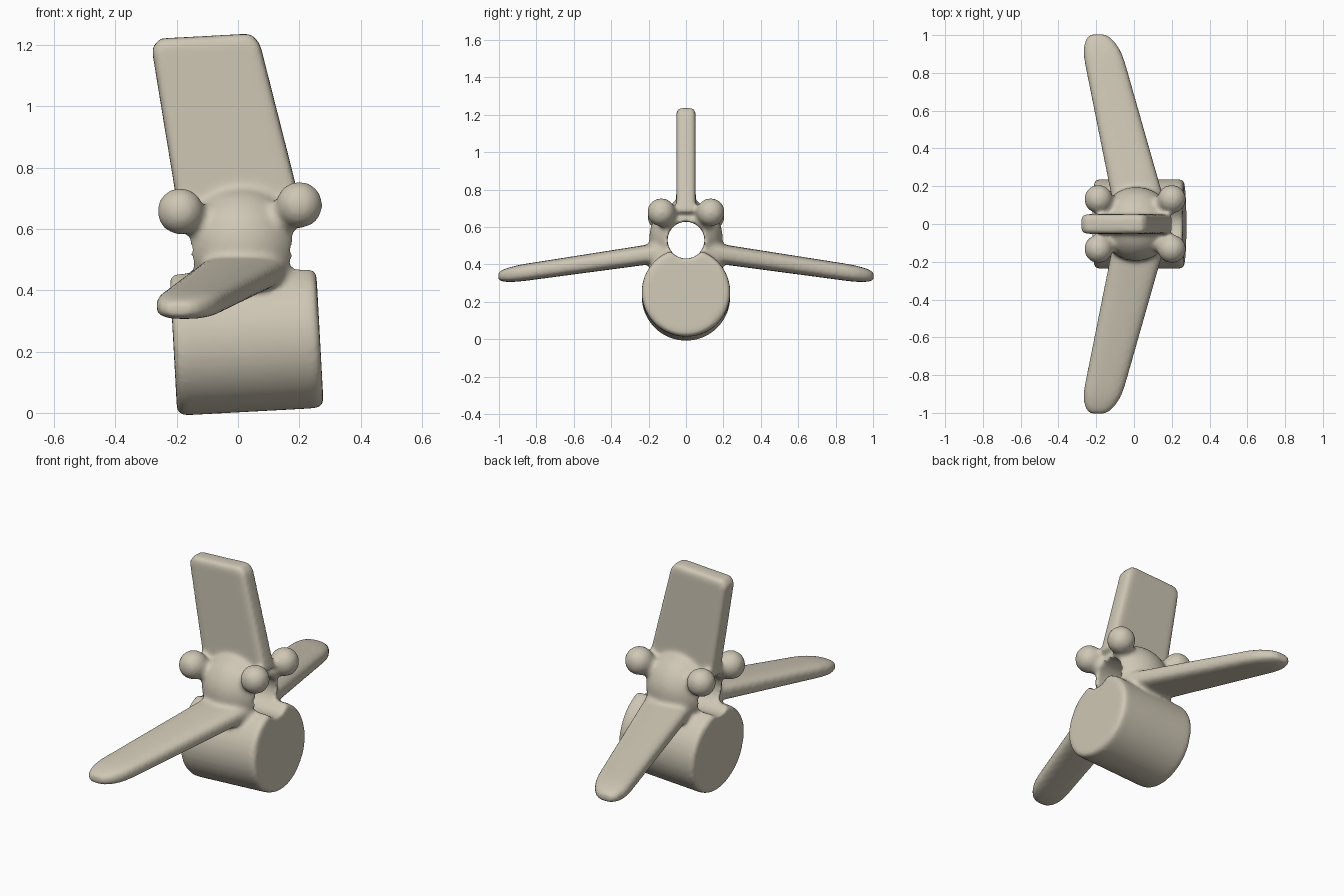
import bpy, bmesh, math
from mathutils import Vector, Matrix

if "Cube" in bpy.data.objects:
    bpy.data.objects.remove(bpy.data.objects["Cube"])

bm = bmesh.new()


def along(a, b):
    """Matrix placing a z-aligned primitive between two points."""
    a, b = Vector(a), Vector(b)
    rot = (b - a).to_track_quat('Z', 'Y').to_matrix().to_4x4()
    return Matrix.Translation((a + b) / 2) @ rot, (b - a).length


def rod(target, a, b, r, seg=48):
    m, length = along(a, b)
    return bmesh.ops.create_cone(target, cap_ends=True, segments=seg, radius1=r,
                                 radius2=r, depth=length, matrix=m)['verts']


def ball(c, r):
    bmesh.ops.create_uvsphere(bm, u_segments=32, v_segments=20, radius=r,
                              matrix=Matrix.Translation(c))


def loft(rings):
    rows = [[bm.verts.new(p) for p in ring] for ring in rings]
    n = len(rows[0])
    faces = [bm.faces.new(rows[0][::-1]), bm.faces.new(rows[-1])]
    for r0, r1 in zip(rows, rows[1:]):
        for i in range(n):
            faces.append(bm.faces.new((r0[i], r0[(i + 1) % n], r1[(i + 1) % n], r1[i])))
    bmesh.ops.recalc_face_normals(bm, faces=faces)


# round hub body
hub = Vector((0.012, 0, 0.545))
ball(hub, 0.197)

# slightly tilted drum
drum = rod(bm, (-0.211, 0, 0.227), (0.267, 0, 0.253), 0.237, 64)
rims = [e for e in {e for v in drum for e in v.link_edges}
        if any(len(f.verts) > 4 for f in e.link_faces)]
bmesh.ops.bevel(bm, geom=rims, offset=0.02, segments=2, affect='EDGES', profile=0.5)

# four knobs on short necks
for s in (-1, 1):
    for x, z in ((-0.188, 0.658), (0.2, 0.679)):
        c = Vector((x, s * 0.132, z))
        ball(c, 0.076)
        rod(bm, hub.lerp(c, 0.45), c, 0.056, 24)

# swept, drooping blades with rounded tips
for s in (-1, 1):
    rings = []
    for y in (0.11, 0.3, 0.6, 0.86, 0.91, 0.95, 0.98, 0.997, 1.004):
        left, right = -0.135 - 0.2 * (y - 0.22), 0.14 - 0.285 * (y - 0.2)
        t = max(0, (y - 0.86) / 0.146)
        k = math.sqrt(1 - t * t)
        cx, hx = (left + right) / 2, (right - left) / 2 * (0.25 + 0.75 * k)
        cz = 0.439 - 0.145 * (y - 0.3)
        hz = (0.056 - 0.012 * y) * (0.35 + 0.65 * k)
        ring = []
        for i in range(24):
            a = math.tau * i / 24
            c, d = math.cos(a), math.sin(a)
            ring.append((cx + hx * math.copysign(abs(c) ** 0.65, c), s * y,
                         cz + hz * math.copysign(abs(d) ** 0.65, d)))
        rings.append(ring)
    loft(rings)

# upright fin with softened outline
outline = [(-0.192, 0.64), (0.205, 0.68), (0.072, 1.205), (0.042, 1.238),
           (-0.255, 1.222), (-0.282, 1.19)]
first = len(bm.edges)
loft([[(x, y, z) for x, z in outline] for y in (-0.052, 0.052)])
bm.edges.ensure_lookup_table()
sides = [e for e in bm.edges[first:] if abs(e.verts[0].co.y - e.verts[1].co.y) < 1e-4]
bmesh.ops.bevel(bm, geom=sides, offset=0.024, segments=3, affect='EDGES', profile=0.5)

mesh = bpy.data.meshes.new("finned_body")
bm.to_mesh(mesh)
bm.free()
body = bpy.data.objects.new("finned_body", mesh)
bpy.context.collection.objects.link(body)

# bore through the hub, front edge of the drum grooved by it
cb = bmesh.new()
rod(cb, (-0.6, 0, 0.53), (0.6, 0, 0.53), 0.099, 64)
cmesh = bpy.data.meshes.new("bore_cutter")
cb.to_mesh(cmesh)
cb.free()
cutter = bpy.data.objects.new("bore_cutter", cmesh)
bpy.context.collection.objects.link(cutter)
cutter.hide_render = True

# fuse the parts, bore, then soften the joints
bpy.context.view_layer.objects.active = body
body.select_set(True)


def fuse():
    m = body.modifiers.new("fuse", 'REMESH')
    m.mode = 'VOXEL'
    m.voxel_size = 0.011
    bpy.ops.object.modifier_apply(modifier=m.name)


fuse()
cut = body.modifiers.new("bore", 'BOOLEAN')
cut.operation = 'DIFFERENCE'
cut.object = cutter
bpy.ops.object.modifier_apply(modifier=cut.name)
fuse()
soft = body.modifiers.new("soften", 'SMOOTH')
soft.factor = 0.5
soft.iterations = 9
bpy.ops.object.modifier_apply(modifier=soft.name)
bpy.data.objects.remove(cutter)

mat = bpy.data.materials.new("warm_stone")
mat.diffuse_color = (0.62, 0.57, 0.46, 1)
mat.use_nodes = True
mat.node_tree.nodes["Principled BSDF"].inputs["Base Color"].default_value = mat.diffuse_color
body.data.materials.clear()
body.data.materials.append(mat)
for p in body.data.polygons:
    p.material_index = 0
bpy.ops.object.shade_smooth()
